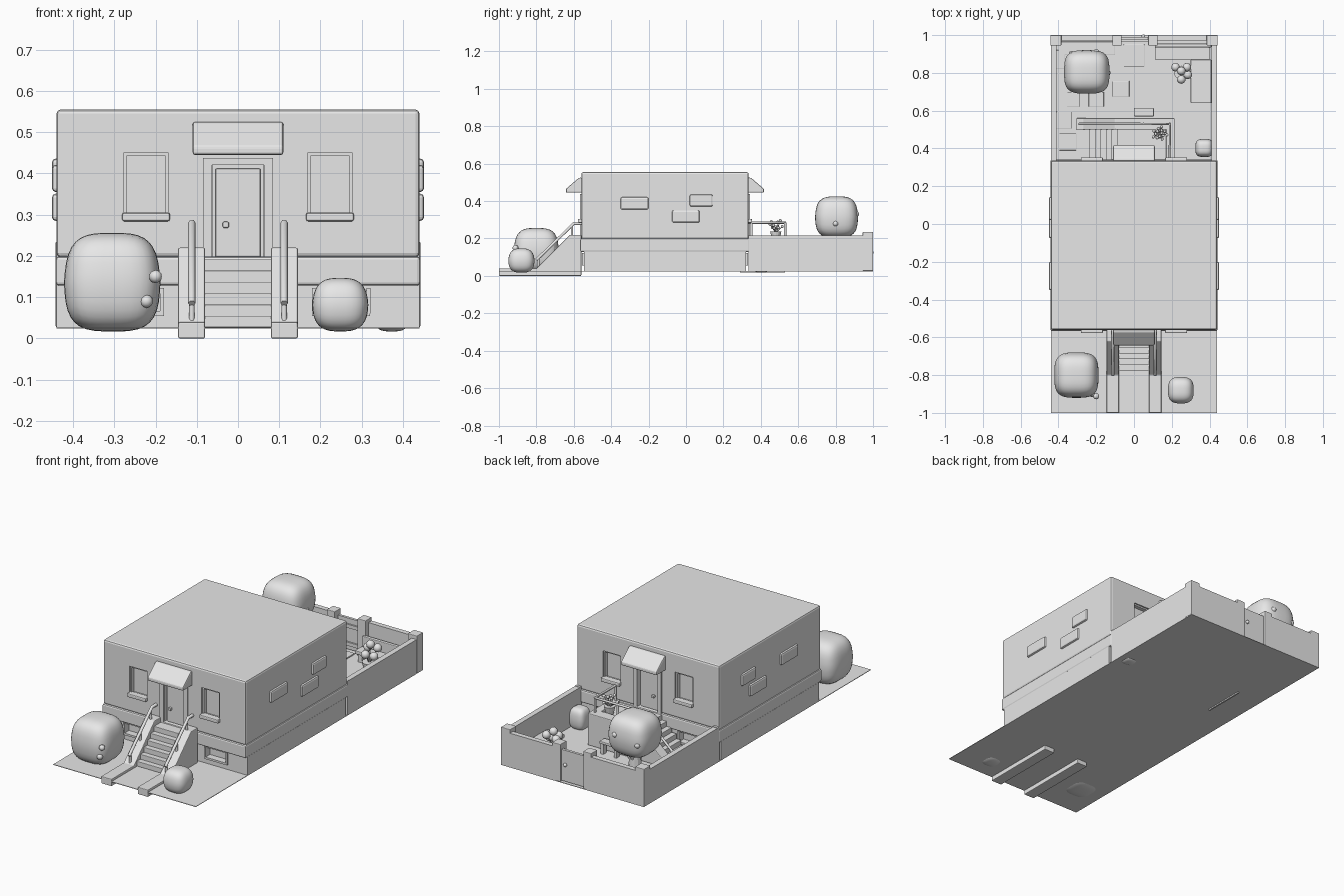
import bpy, bmesh, math, random
from mathutils import Vector

if "Cube" in bpy.data.objects:
    bpy.data.objects.remove(bpy.data.objects["Cube"])
random.seed(4)

clay = bpy.data.materials.new("pale_grey")
clay.use_nodes = True
clay.diffuse_color = (0.8, 0.8, 0.8, 1)
clay.node_tree.nodes["Principled BSDF"].inputs["Base Color"].default_value = (0.8, 0.8, 0.8, 1)


def finish(name, bm, bevel=0, smooth=False):
    bmesh.ops.recalc_face_normals(bm, faces=bm.faces)
    for f in bm.faces:
        f.smooth = smooth
    me = bpy.data.meshes.new(name)
    bm.to_mesh(me)
    bm.free()
    me.materials.append(clay)
    ob = bpy.data.objects.new(name, me)
    bpy.context.collection.objects.link(ob)
    if bevel:
        mod = ob.modifiers.new("bevel", "BEVEL")
        mod.width, mod.segments = bevel, 2
    return ob


def box(name, x, y, z, bevel=0):
    bm = bmesh.new()
    bmesh.ops.create_cube(bm, size=1)
    for v in bm.verts:
        v.co = [(a + b) / 2 + c * (b - a) for (a, b), c in zip((x, y, z), v.co)]
    return finish(name, bm, bevel)


def prism(name, profile, a, b, along="x", bevel=0):
    """Extrude a (u, z) profile from a to b along x or y."""
    bm = bmesh.new()
    rings = []
    for t in (a, b):
        rings.append([bm.verts.new((t, u, z) if along == "x" else (u, t, z)) for u, z in profile])
    n = len(profile)
    for ring in rings:
        bm.faces.new(ring)
    for i in range(n):
        j = (i + 1) % n
        bm.faces.new((rings[0][i], rings[0][j], rings[1][j], rings[1][i]))
    return finish(name, bm, bevel)


def bush(name, x, y, z, power=3.4):
    """Rounded boxy foliage, slightly narrower at the top."""
    bm = bmesh.new()
    bmesh.ops.create_cube(bm, size=2)
    bmesh.ops.subdivide_edges(bm, edges=bm.edges[:], cuts=9, use_grid_fill=True)
    for v in bm.verts:
        p = v.co / sum(abs(c) ** power for c in v.co) ** (1 / power)
        taper = 1 - 0.08 * max(p.z, 0) - 0.05 * max(-p.z, 0)
        p.x, p.y = p.x * taper, p.y * taper
        v.co = [(a + b) / 2 + c * (b - a) / 2 for (a, b), c in zip((x, y, z), p)]
    return finish(name, bm, smooth=True)


def cone(name, at, r1, r2, height, sides=12):
    bm = bmesh.new()
    bmesh.ops.create_cone(bm, cap_ends=True, segments=sides, radius1=r1, radius2=r2, depth=height)
    bmesh.ops.translate(bm, verts=bm.verts, vec=Vector(at) + Vector((0, 0, height / 2)))
    return finish(name, bm)


def ball(name, at, r):
    bm = bmesh.new()
    bmesh.ops.create_icosphere(bm, subdivisions=2, radius=r)
    bmesh.ops.translate(bm, verts=bm.verts, vec=at)
    return finish(name, bm, smooth=True)


def rod(name, points, r=0.007):
    cu = bpy.data.curves.new(name, "CURVE")
    cu.dimensions, cu.bevel_depth, cu.bevel_resolution, cu.use_fill_caps = "3D", r, 1, True
    sp = cu.splines.new("POLY")
    sp.points.add(len(points) - 1)
    for p, co in zip(sp.points, points):
        p.co = (*co, 1)
    cu.materials.append(clay)
    ob = bpy.data.objects.new(name, cu)
    bpy.context.collection.objects.link(ob)


def carve(target, x, y, z):
    cutter = box("cutter", x, y, z)
    cutter.hide_render = cutter.hide_viewport = True
    cutter.display_type = "WIRE"
    mod = target.modifiers.new("opening", "BOOLEAN")
    mod.operation, mod.solver, mod.object = "DIFFERENCE", "EXACT", cutter


# Ground and house body
G, F, B = 0.027, -0.56, 0.335
box("ground", (-.44, .44), (-1, 1), (G - .003, G))
walls = box("house_walls", (-.44, .44), (F, B), (.197, .555), .01)
base = box("foundation", (-.44, .44), (F + .015, B - .015), (G, .13))
box("foundation_band", (-.442, .442), (F - .006, B + .006), (.128, .199), .008)

# Door, windows and awning on both facades
for side, wall, s in (("front", F, -1), ("back", B, 1)):
    def depth(a, b):
        return tuple(sorted((wall + s * a, wall + s * b)))

    carve(walls, (-.062, .062), depth(-.025, .03), (.19, .42))
    box(side + "_door", (-.055, .055), depth(-.026, -.012), (.197, .412), .004)
    box(side + "_door_handle", (-.037, -.022), depth(-.014, .003), (.268, .283), .003)
    for x in (-.074, .074):
        box(side + "_door_jamb", (x - .011, x + .011), depth(-.02, .008), (.197, .42))
    box(side + "_door_lintel", (-.085, .085), depth(-.02, .008), (.42, .437))
    prism(side + "_awning", [(wall + s * d, z) for d, z in
          ((-.005, .525), (.012, .525), (.082, .465), (.082, .445), (-.005, .445))],
          -.11, .11, bevel=.006)
    for x in (-.223, .223):
        carve(walls, (x - .055, x + .055), depth(-.03, .03), (.3, .45))
        for e in (-.051, .051):
            box(side + "_window_stile", (x + e - .004, x + e + .004), depth(-.03, -.008), (.3, .45))
        box(side + "_window_head", (x - .05, x + .05), depth(-.03, -.008), (.442, .45))
        box(side + "_window_sill", (x - .058, x + .058), depth(-.02, .018), (.284, .305), .005)
    for x in (-.25, .25):
        carve(base, (x - .062, x + .062), depth(-.045, .03), (.065, .115))
        box(side + "_cellar_sill", (x - .07, x + .07), depth(-.02, -.004), (.055, .066))
        for e in (-.066, .066):
            box(side + "_cellar_jamb", (x + e - .005, x + e + .005), depth(-.02, -.004), (.06, .122))

# Raised bricks on the side walls
for s in (-1, 1):
    for y0, y1, z in ((-.35, -.2, .355), (.02, .143, .37), (-.075, .073, .285)):
        box("raised_brick", tuple(sorted((s * .43, s * .451))), (y0, y1), (z, z + .066), .009)

# Front stairs with side walls and handrails
for i in range(6):
    box("front_step", (-.082, .082), (-.775 + .03 * i, F), (G, G + .0275 * (i + 1)), .002)
for s in (-1, 1):
    prism("front_stair_wall", [(-1, 0), (-1, .04), (-.8, .04), (-.62, .22), (F, .22), (F, 0)],
          s * .08, s * .145, bevel=.004)
    x = s * .112
    rod("front_handrail", [(x, -.8, .085), (x, -.6, .28), (x, F, .28)], .009)
    for y, low, high in ((-.79, .04, .09), (-.7, .13, .18), (-.61, .21, .27)):
        rod("front_rail_post", [(x, y, low), (x, y, high)])

# Shrubs
bush("large_front_bush", (-.422, -.188), (-.92, -.68), (G - .01, .256))
bush("small_front_bush", (.18, .316), (-.95, -.81), (G - .01, .147), 2.9)
bush("yard_bush", (.325, .42), (.355, .45), (G - .01, .14))
bush("tree_crown", (-.37, -.13), (.69, .92), (.205, .425))
cone("tree_trunk", (-.25, .805, G), .04, .028, .2)
for dx, dy in ((-.05, -.02), (.05, .03), (0, .05)):
    rod("tree_branch", [(-.25, .805, .13), (-.25 + dx, .805 + dy, .24)], .012)
for at in ((-.2, -.912, .15), (-.222, -.9, .09), (-.33, .9, .3), (-.2, .91, .33), (-.14, .8, .28)):
    ball("leaf_tuft", at, .016)

# Yard walls, posts and gate
for s in (-1, 1):
    outer = sorted((s * .41, s * .44))
    box("yard_side_wall", outer, (B, 1), (G, .215))
    box("corner_post", sorted((s * .385, s * .442)), (.945, 1), (G, .235), .003)
    box("house_end_post", outer, (B, .35), (G, .217))
box("yard_back_wall_left", (.1, .42), (.972, 1), (G, .215))
box("yard_back_wall_right", (-.42, -.08), (.972, 1), (G, .215))
for x in (-.09, .1):
    box("gate_post", (x - .025, x + .025), (.945, 1), (G, .235), .003)
box("gate", (-.065, .075), (.975, .99), (G + .005, .205))
for z in (.065, .165):
    box("gate_crossbar", (-.065, .075), (.966, .976), (z - .01, z + .01))
ball("gate_knob", (.05, .994, .125), .01)

# Back landing, side steps and railing
box("back_landing", (-.09, .21), (B, .55), (G, .192))
for i in range(5):
    box("back_step", (-.235 + .029 * i, -.08), (B, .5), (G, G + .0275 * (i + 1)), .002)
prism("back_stair_wall", [(-.305, G), (-.305, .05), (-.27, .05), (-.1, .205), (.215, .205), (.215, G)],
      .5, .56, "y", .004)
box("landing_edge", (.17, .215), (B, .56), (.18, .205), .004)
box("stair_runner", (-.282, -.273), (.29, .53), (.017, G))
rod("back_handrail", [(-.29, .53, .11), (-.1, .53, .285), (.19, .53, .285), (.19, B, .285)])
for x, y, low, high in ((-.28, .53, .05, .12), (-.1, .53, .2, .285), (.05, .53, .2, .285),
                        (.19, .53, .2, .285), (.19, .35, .2, .285)):
    rod("back_rail_post", [(x, y, low), (x, y, high)])

# Potted leafy plant on the landing
cone("landing_pot", (.135, .48, .192), .02, .03, .045)
for i in range(14):
    a, r = i * 2.4, .012 + .0022 * i
    tip = (.135 + r * math.cos(a), .48 + r * math.sin(a), .25 + random.random() * .05)
    rod("leaf_stem", [(.135, .48, .23), tip], .002)
    ball("leaf", tip, .008)

# Corner bench, garden stool and flower pot
box("bench_seat_back", (.11, .4), (.87, .935), (.075, .095), .004)
box("bench_seat_side", (.3, .41), (.64, .87), (.075, .095), .004)
box("bench_backrest", (.11, .41), (.935, .955), (G, .15), .004)
for x, y in ((.13, .9), (.38, .9), (.32, .66), (.39, .66)):
    box("bench_leg", (x - .012, x + .012), (y - .012, y + .012), (G, .078))
box("garden_stool", (0, .105), (.57, .615), (.085, .1), .004)
for x in (.012, .093):
    box("stool_leg", (x - .008, x + .008), (.578, .607), (G, .087))
cone("flower_pot", (.25, .8, G), .025, .038, .07)
for dx, dy, z in ((-.03, .03, .16), (.03, .03, .17), (0, -.035, .15), (.035, -.01, .14), (0, .01, .19)):
    rod("flower_stem", [(.25, .8, .09), (.25 + dx, .8 + dy, z)], .003)
    ball("flower_head", (.25 + dx, .8 + dy, z), .023)

# Paving stones
for x, y, w, d in ((0, .89, .11, .12), (-.07, .715, .09, .085), (-.32, .66, .07, .08), (-.2, .66, .08, .08),
                   (-.37, .55, .08, .09), (-.35, .435, .09, .09), (-.25, .93, .3, .07), (-.39, .87, .05, .1)):
    box("paving_stone", (x - w / 2, x + w / 2), (y - d / 2, y + d / 2), (G, G + .008), .002)
